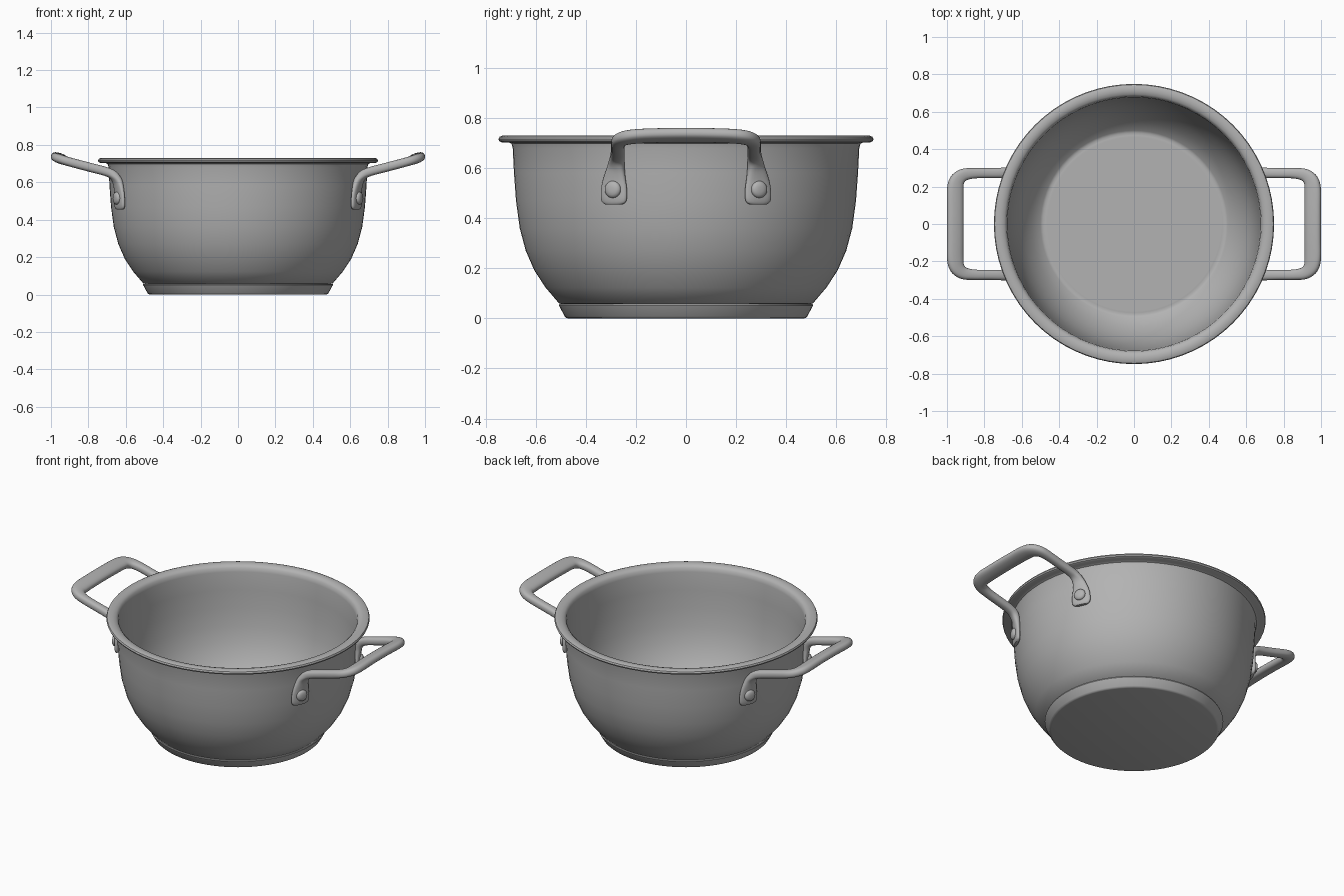
import bpy, bmesh, math
from mathutils import Vector

if "Cube" in bpy.data.objects:
    bpy.data.objects.remove(bpy.data.objects["Cube"], do_unlink=True)

steel = bpy.data.materials.new("brushed steel grey")
steel.use_nodes = True
COLOUR = (0.45, 0.45, 0.45, 1)
steel.diffuse_color = COLOUR
steel.node_tree.nodes["Principled BSDF"].inputs["Base Color"].default_value = COLOUR


def finish(name, bm, angle=40):
    bmesh.ops.recalc_face_normals(bm, faces=bm.faces)
    mesh = bpy.data.meshes.new(name)
    bm.to_mesh(mesh)
    bm.free()
    mesh.materials.append(steel)
    obj = bpy.data.objects.new(name, mesh)
    bpy.context.collection.objects.link(obj)
    bpy.ops.object.select_all(action='DESELECT')
    obj.select_set(True)
    bpy.context.view_layer.objects.active = obj
    bpy.ops.object.shade_smooth_by_angle(angle=math.radians(angle))
    return obj


def bridge(bm, rings):
    for a, b in zip(rings, rings[1:]):
        for i in range(len(a)):
            j = (i + 1) % len(a)
            bm.faces.new((a[i], a[j], b[j], b[i]))


def lathe(name, profile, segments=72, angle=40):
    """Revolve (radius, z) pairs round z, capping both ends."""
    bm = bmesh.new()
    rings = [[bm.verts.new((r * math.cos(i * math.tau / segments),
                            r * math.sin(i * math.tau / segments), z))
              for i in range(segments)] for r, z in profile]
    bridge(bm, rings)
    bm.faces.new(rings[0])
    bm.faces.new(rings[-1])
    return finish(name, bm, angle)


def catmull(a, b, c, d, t):
    return 0.5 * (2 * b + (c - a) * t + (2 * a - 5 * b + 4 * c - d) * t * t
                  + (3 * b - a - 3 * c + d) * t ** 3)


# Bowl: outer wall, rolled rim, inner wall and floor
lathe("pot_body", [
    (0.49, 0.056), (0.507, 0.06), (0.56, 0.122), (0.605, 0.19), (0.64, 0.27),
    (0.664, 0.36), (0.679, 0.47), (0.687, 0.58), (0.692, 0.68), (0.697, 0.698),
    (0.71, 0.704), (0.735, 0.703), (0.746, 0.708), (0.749, 0.716), (0.745, 0.725),
    (0.733, 0.73), (0.712, 0.73), (0.694, 0.725), (0.682, 0.714), (0.677, 0.69),
    (0.672, 0.58), (0.665, 0.47), (0.65, 0.36), (0.627, 0.27), (0.592, 0.19),
    (0.547, 0.122), (0.5, 0.075), (0.487, 0.068), (0.474, 0.07), (0.465, 0.07)])

# Thick base disc under the seam
lathe("base_disc", [(0.47, 0), (0.478, 0.002), (0.484, 0.008), (0.508, 0.052),
                    (0.506, 0.057), (0.49, 0.058)])

# Handle half path: x, y, z, half width, half thickness, underside direction
OUT, BEND, DOWN = (0.91, 0.415, 0), (0.75, 0.2, -0.65), (0.3, 0, -0.95)
HALF = [
    ((0.632, 0.288, 0.455), 0.036, 0.009, OUT),
    ((0.632, 0.288, 0.464), 0.051, 0.013, OUT),
    ((0.633, 0.288, 0.485), 0.057, 0.015, OUT),
    ((0.634, 0.287, 0.525), 0.055, 0.015, OUT),
    ((0.637, 0.284, 0.565), 0.046, 0.017, OUT),
    ((0.645, 0.279, 0.605), 0.036, 0.021, OUT),
    ((0.667, 0.275, 0.638), 0.030, 0.024, BEND),
    ((0.705, 0.273, 0.657), 0.028, 0.024, DOWN),
    ((0.78, 0.272, 0.677), 0.027, 0.024, DOWN),
    ((0.86, 0.271, 0.698), 0.028, 0.024, DOWN),
    ((0.915, 0.261, 0.713), 0.034, 0.024, DOWN),
    ((0.947, 0.23, 0.723), 0.041, 0.025, DOWN),
    ((0.956, 0.18, 0.728), 0.045, 0.025, DOWN),
    ((0.956, 0.09, 0.731), 0.045, 0.025, DOWN),
    ((0.956, 0.0, 0.732), 0.045, 0.025, DOWN)]


def build_handle(name, side):
    flip = lambda v: (v[0], -v[1], v[2])
    keys = HALF + [(flip(p), w, t, flip(n)) for p, w, t, n in reversed(HALF[:-1])]
    rows = [[Vector(p), w, t, Vector(n)] for p, w, t, n in keys]
    rows = [rows[0]] + rows + [rows[-1]]
    path = []
    for k in range(1, len(rows) - 2):
        for s in range(4):
            path.append([catmull(*(rows[k + o][c] for o in (-1, 0, 1, 2)), s / 4)
                         for c in range(4)])
    path.append(rows[-1])
    bm = bmesh.new()
    rings = []
    for i, (p, w, t, n) in enumerate(path):
        tangent = (path[min(i + 1, len(path) - 1)][0] - path[max(i - 1, 0)][0]).normalized()
        n = (n - tangent * n.dot(tangent)).normalized()
        across = tangent.cross(n)
        ring = []
        for k in range(20):
            c, s = math.cos(k * math.tau / 20), math.sin(k * math.tau / 20)
            # Rounded-rectangle section
            q = p + across * w * math.copysign(abs(c) ** 0.8, c) \
                + n * t * math.copysign(abs(s) ** 0.8, s)
            ring.append(bm.verts.new((q.x * side, q.y, q.z)))
        rings.append(ring)
    bridge(bm, rings)
    bm.faces.new(rings[0])
    bm.faces.new(rings[-1])
    finish(name, bm, 50)


for side, label in ((1, "left"), (-1, "right")):
    build_handle(label + "_handle", side)
    # Rivets through the handle tabs
    for end, where in ((-1, "front"), (1, "back")):
        rivet = lathe(f"{label}_{where}_rivet",
                      [(0.034, -0.02), (0.034, 0.016), (0.031, 0.022),
                       (0.022, 0.027), (0.01, 0.029)], 20, 35)
        rivet.location = (0.636 * side, 0.287 * end, 0.515)
        rivet.rotation_euler = Vector((0.91 * side, 0.415 * end, 0)).to_track_quat('Z', 'Y').to_euler()
